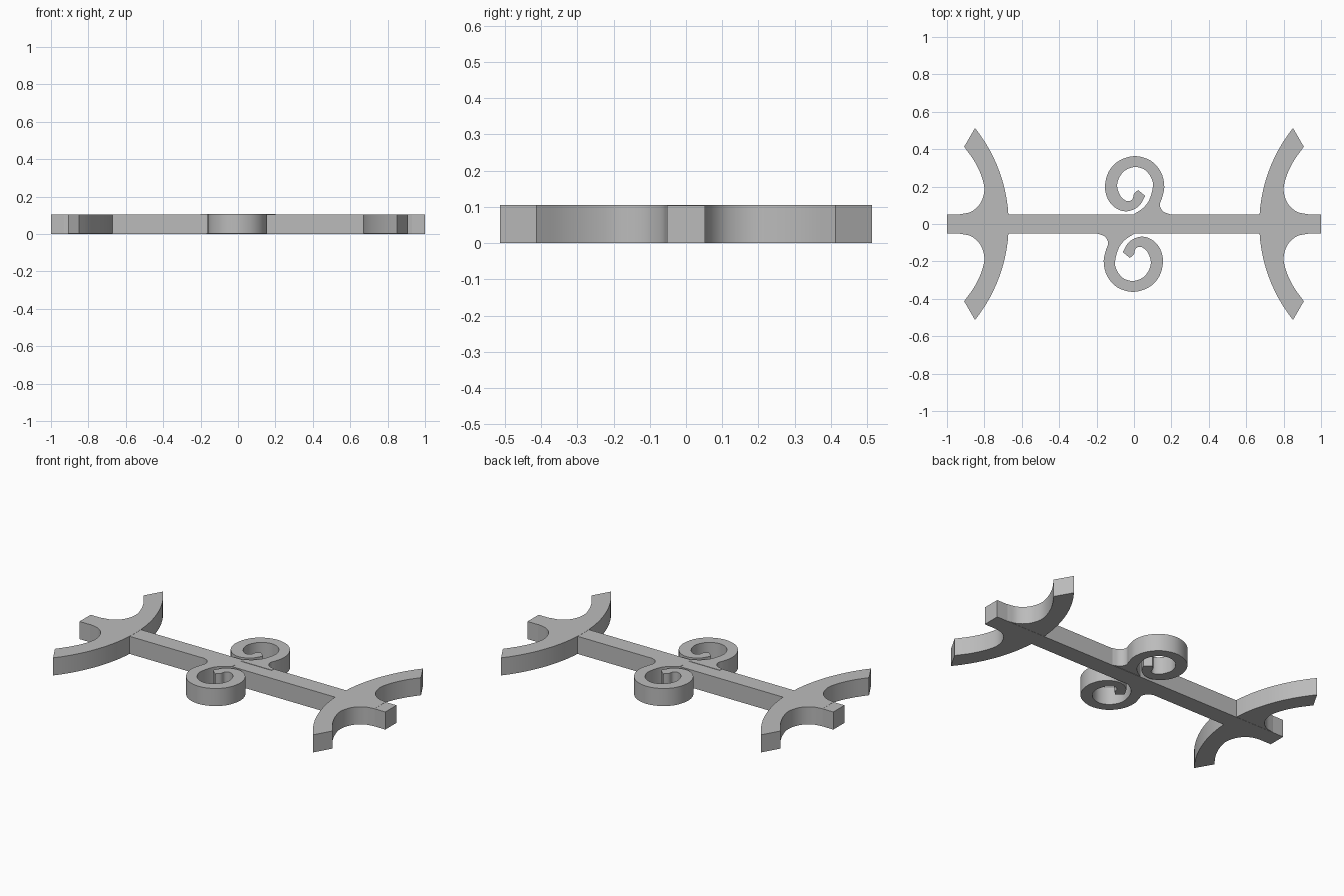
import bpy
import bmesh
import math
from mathutils import Vector

cube = bpy.data.objects.get("Cube")
if cube:
    bpy.data.objects.remove(cube, do_unlink=True)

THICK = 0.104
HALF_BAR = 0.052

grey = bpy.data.materials.new("plain grey")
grey.use_nodes = True
grey.diffuse_color = (0.5, 0.5, 0.5, 1)
grey.node_tree.nodes["Principled BSDF"].inputs["Base Color"].default_value = (0.5, 0.5, 0.5, 1)


def smooth_path(points, steps=5):
    """Catmull-Rom curve through the points, with sharp ends."""
    p = [Vector(q) for q in points]
    p = [2 * p[0] - p[1]] + p + [2 * p[-1] - p[-2]]
    path = []
    for a, b, c, d in zip(p, p[1:], p[2:], p[3:]):
        for i in range(steps):
            t = i / steps
            path.append(0.5 * (2 * b + (c - a) * t + (2 * a - 5 * b + 4 * c - d) * t ** 2
                               + (3 * b - a - 3 * c + d) * t ** 3))
    return path + [p[-2]]


def plate(name, outline, base=0.0):
    """Extrude a flat outline upwards into a solid plate."""
    bm = bmesh.new()
    face = bm.faces.new([bm.verts.new((x, y, base)) for x, y in outline])
    new = bmesh.ops.extrude_face_region(bm, geom=[face])["geom"]
    top = [g for g in new if isinstance(g, bmesh.types.BMVert)]
    bmesh.ops.translate(bm, verts=top, vec=(0, 0, THICK))
    bmesh.ops.recalc_face_normals(bm, faces=bm.faces)
    mesh = bpy.data.meshes.new(name)
    bm.to_mesh(mesh)
    bm.free()
    mesh.materials.append(grey)
    obj = bpy.data.objects.new(name, mesh)
    bpy.context.collection.objects.link(obj)
    bpy.ops.object.select_all(action="DESELECT")
    obj.select_set(True)
    bpy.context.view_layer.objects.active = obj
    bpy.ops.object.shade_smooth_by_angle(angle=math.radians(35))
    return obj


# Straight bar running the full length
plate("bar", [(-1, -HALF_BAR), (1, -HALF_BAR), (1, HALF_BAR), (-1, HALF_BAR)])

# Curved end pieces: a wide outer arc and a hollow fillet on each side of the bar
RADIUS = 0.82
sweep = math.asin(0.513 / RADIUS)
arc = [(0.67 + RADIUS * (1 - math.cos(a)), RADIUS * math.sin(a))
       for a in (sweep * i / 12 for i in range(-12, 13))]
hollow = smooth_path([(0.908, 0.413), (0.853, 0.335), (0.815, 0.255), (0.80, 0.18),
                      (0.822, 0.11), (0.87, 0.066), (0.93, HALF_BAR)])
end_outline = arc + [tuple(v) for v in hollow] + [(v.x, -v.y) for v in reversed(hollow)]
for name, side in (("left_end_arms", 1), ("right_end_arms", -1)):
    plate(name, [(side * x, y) for x, y in end_outline], 0.001)

# Scrolls: the second is the first turned half way round
outer = smooth_path([(0.20, 0.05), (0.158, 0.066), (0.138, 0.10), (0.15, 0.14), (0.162, 0.20),
                     (0.145, 0.275), (0.09, 0.338), (0.005, 0.363), (-0.08, 0.338),
                     (-0.135, 0.28), (-0.155, 0.20), (-0.138, 0.13), (-0.092, 0.082),
                     (-0.035, 0.068), (0.025, 0.095), (0.06, 0.15)])
inner = smooth_path([(0.022, 0.182), (0, 0.16), (-0.008, 0.133), (-0.035, 0.122),
                     (-0.07, 0.147), (-0.09, 0.20), (-0.078, 0.25), (-0.045, 0.288),
                     (0.008, 0.305), (0.06, 0.288), (0.093, 0.245), (0.101, 0.20),
                     (0.082, 0.13), (0.048, 0.085), (0, 0.053)])
root = [(0, 0.03), (0.20, 0.03)]
scroll_outline = [tuple(v) for v in outer + inner] + root
for name, turn in (("back_scroll", 1), ("front_scroll", -1)):
    plate(name, [(turn * x, turn * y) for x, y in scroll_outline], 0.002)
